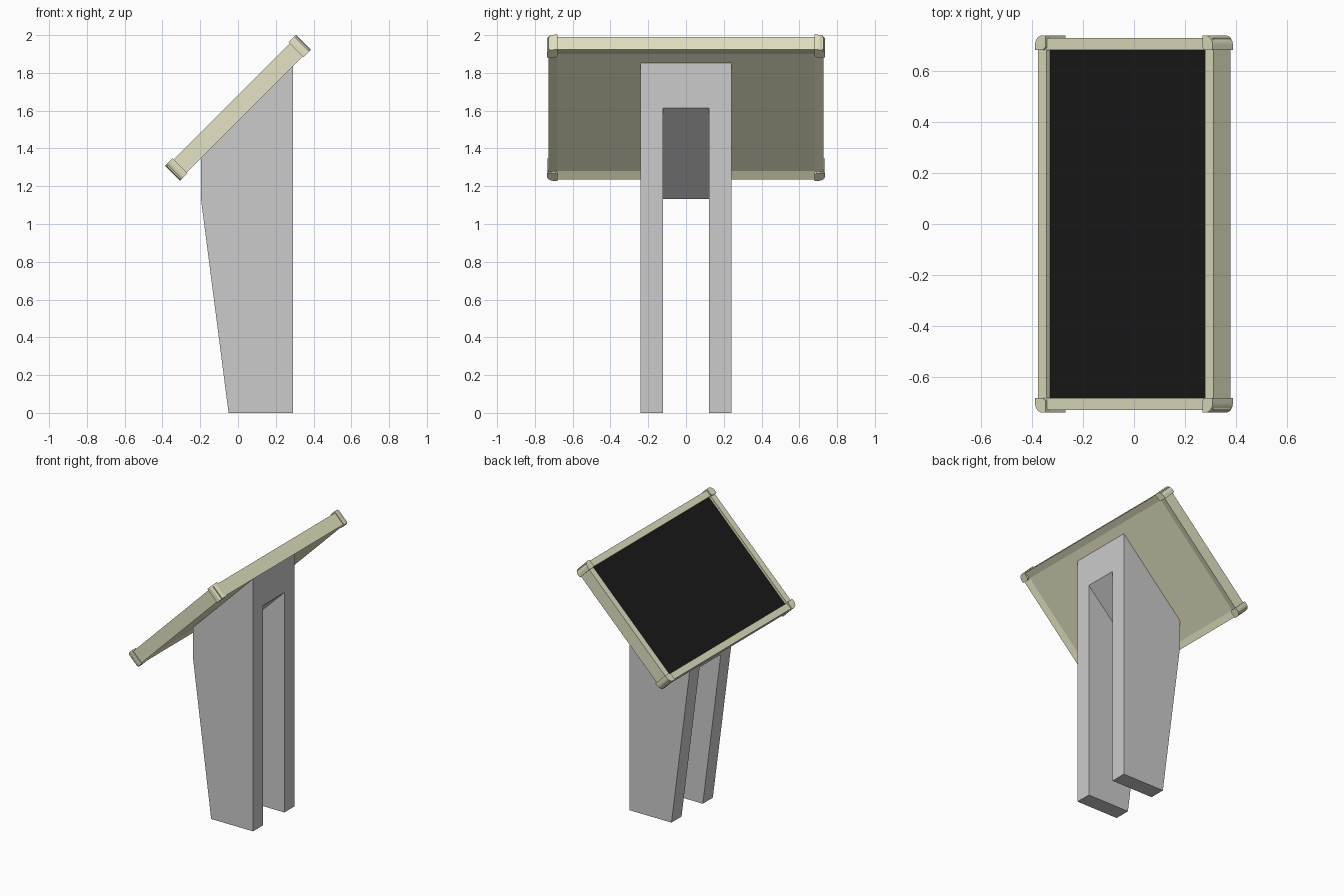
import bpy, bmesh
from math import sin, cos, pi
from mathutils import Matrix

if "Cube" in bpy.data.objects:
    bpy.data.objects.remove(bpy.data.objects["Cube"])

# Tilted panel space: local x runs up the slope, local z is its outward normal
PANEL = Matrix.Translation((0.026, 0, 1.589)) @ Matrix.Rotation(-pi / 4, 4, 'Y')


def material(name, rgb):
    m = bpy.data.materials.new(name)
    m.diffuse_color = (*rgb, 1)
    m.use_nodes = True
    m.node_tree.nodes["Principled BSDF"].inputs["Base Color"].default_value = m.diffuse_color
    return m


def make_object(name, bm, mat=None, matrix=None):
    bmesh.ops.recalc_face_normals(bm, faces=bm.faces[:])
    me = bpy.data.meshes.new(name)
    bm.to_mesh(me)
    bm.free()
    ob = bpy.data.objects.new(name, me)
    bpy.context.collection.objects.link(ob)
    if mat:
        me.materials.append(mat)
    if matrix:
        ob.matrix_world = matrix
    return ob


def prism(name, points, direction, mat=None, matrix=None):
    """Extrude a closed 3D outline along a direction."""
    bm = bmesh.new()
    face = bm.faces.new([bm.verts.new(p) for p in points])
    new = bmesh.ops.extrude_face_region(bm, geom=[face])['geom']
    bmesh.ops.translate(bm, vec=direction,
                        verts=[v for v in new if isinstance(v, bmesh.types.BMVert)])
    return make_object(name, bm, mat, matrix)


def slab(name, hx, hy, z0, z1, mat):
    corners = [(-hx, -hy, z0), (hx, -hy, z0), (hx, hy, z0), (-hx, hy, z0)]
    return prism(name, corners, (0, 0, z1 - z0), mat, PANEL)


cream = material("cream_plastic", (0.78, 0.77, 0.55))
black = material("black_glass", (0.01, 0.01, 0.01))

# Stand: side profile with a slot leaving two legs under a sloping bridge
side = [(-0.05, 0), (0.29, 0), (0.29, 1.852), (-0.197, 1.365), (-0.197, 1.14)]
slot = [(-0.4, -0.1), (0.4, -0.1), (0.4, 1.722), (-0.4, 0.932)]
stand = prism("stand", [(x, -0.24, z) for x, z in side], (0, 0.48, 0))
cutter = prism("slot_cutter", [(x, -0.123, z) for x, z in slot], (0, 0.246, 0))
cutter.hide_render = True
cutter.display_type = 'WIRE'
cut = stand.modifiers.new("slot", 'BOOLEAN')
cut.operation = 'DIFFERENCE'
cut.solver = 'EXACT'
cut.object = cutter
bpy.context.view_layer.objects.active = stand
bpy.ops.object.modifier_apply(modifier=cut.name)
bpy.data.objects.remove(cutter)

# Frame: one cross-section (inset, height) swept around a rectangle
HX, HY, RAIL = 0.485, 0.728, 0.047
section = [(0, -0.013), (0, 0.083), (RAIL, 0.083), (RAIL, 0)]
bm = bmesh.new()
rings = [[bm.verts.new((sx * (HX - i), sy * (HY - i), z)) for i, z in section]
         for sx, sy in ((-1, -1), (1, -1), (1, 1), (-1, 1))]
for a, b in zip(rings, rings[1:] + rings[:1]):
    for k in range(4):
        n = (k + 1) % 4
        bm.faces.new((a[k], b[k], b[n], a[n]))
make_object("frame", bm, cream, PANEL)

# Back plate and recessed screen
slab("back_plate", HX - RAIL, HY - RAIL, 0, 0.04, cream)
slab("screen", HX - RAIL, HY - RAIL, 0.04, 0.064, black)

# Corner caps: rounded outside, small chamfer inside
CX, CY, SIZE, R, CH = 0.491, 0.737, 0.057, 0.038, 0.012
plan = [(CX - SIZE, CY), (CX - SIZE, CY - SIZE + CH),
        (CX - SIZE + CH, CY - SIZE), (CX, CY - SIZE)]
plan += [(CX - R + R * cos(t * pi / 16), CY - R + R * sin(t * pi / 16)) for t in range(9)]
for label, sx, sy in (("upper_left", 1, 1), ("upper_right", 1, -1),
                      ("lower_left", -1, 1), ("lower_right", -1, -1)):
    cap = prism(label + "_corner_cap", [(sx * x, sy * y, -0.019) for x, y in plan],
                (0, 0, 0.112), cream, PANEL)
    bpy.ops.object.select_all(action='DESELECT')
    cap.select_set(True)
    bpy.context.view_layer.objects.active = cap
    bpy.ops.object.shade_smooth_by_angle(angle=pi / 6)
